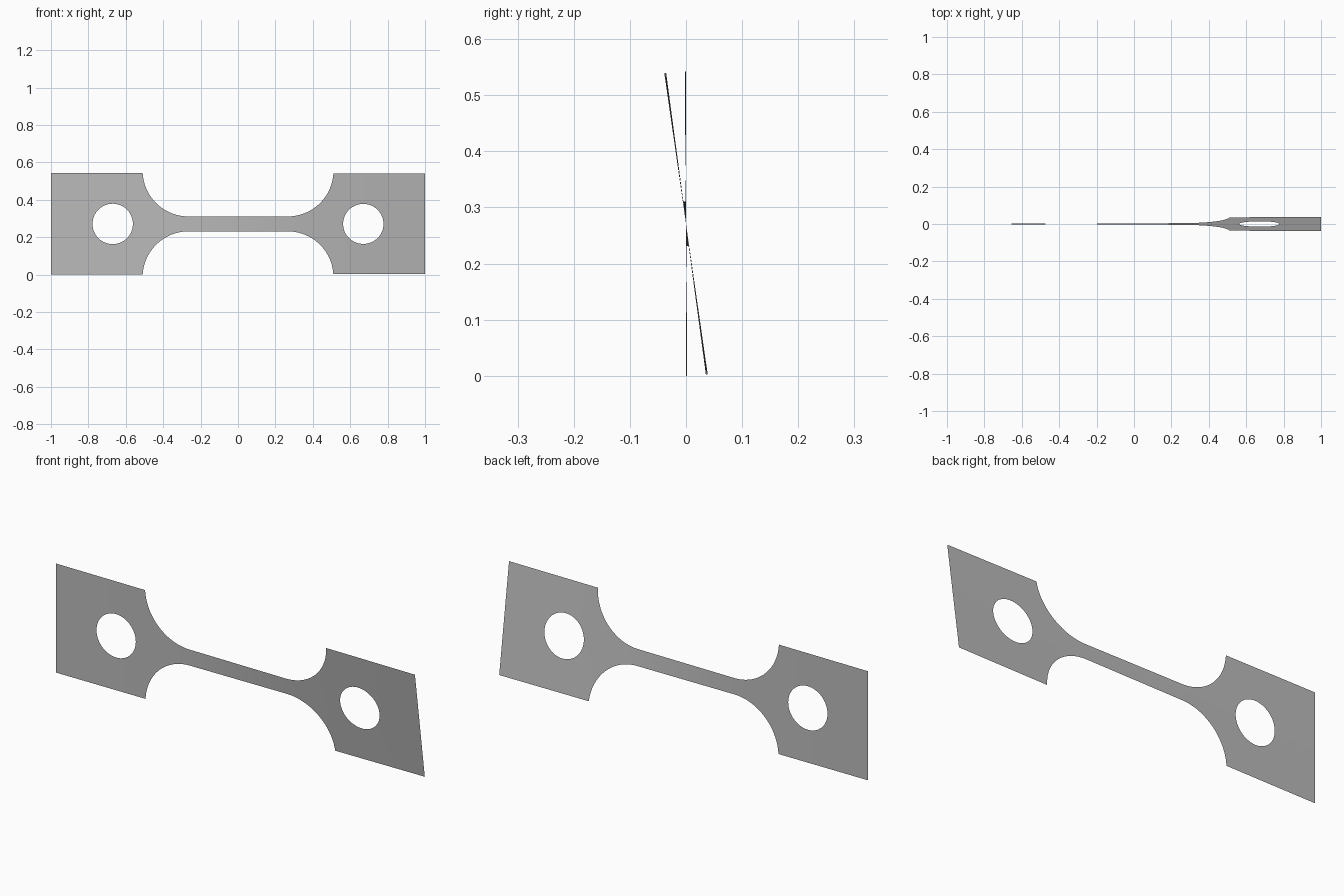
import bpy, bmesh
from math import sin, cos, pi, radians, sqrt

if "Cube" in bpy.data.objects:
    bpy.data.objects.remove(bpy.data.objects["Cube"])

HALF = 0.271                    # half height of the grip tabs
NECK = 0.04                     # half height of the narrow neck
FILLET, FILLET_X = 0.245, 0.265  # fillet radius and where it meets the neck
HOLE, HOLE_X = 0.108, 0.67      # grip hole radius and position
SHOULDER = FILLET_X + sqrt(FILLET**2 - (NECK + FILLET - HALF)**2)
TWIST = [(-1, 0), (-0.51, 0.4), (-0.3, 0.9), (0.3, 6.9), (0.51, 7.5), (1, 8.2)]


def outer(x):
    """Half height of the outline."""
    d = abs(x) - FILLET_X
    if d <= 0:
        return NECK
    if abs(x) >= SHOULDER - 1e-6:
        return HALF
    return NECK + FILLET - sqrt(FILLET**2 - d * d)


def inner(x):
    """Half height of the hole opening."""
    return sqrt(max(0, HOLE**2 - (abs(x) - HOLE_X)**2))


def twist(x):
    for (x0, a0), (x1, a1) in zip(TWIST, TWIST[1:]):
        if x <= x1:
            return radians(a0 + (a1 - a0) * (x - x0) / (x1 - x0))
    return radians(TWIST[-1][1])


# Column positions: denser around the holes and along the fillets
half = [FILLET_X * i / 12 for i in range(12)]
sweep = (SHOULDER - FILLET_X) / FILLET
half += [FILLET_X + FILLET * min(sweep, sin(pi / 2 * i / 24)) for i in range(24)]
half += [SHOULDER, 0.9, 1.0]
half += [HOLE_X - HOLE * cos(pi * i / 32) for i in range(33)]
columns = sorted({round(s * x, 6) for x in half for s in (-1, 1)})

# Thin sheet: an upper and a lower strip that part around the holes
bm = bmesh.new()


def point(x, h):
    a = twist(x)
    return bm.verts.new((x, -h * sin(a), HALF + h * cos(a)))


for side in (1, -1):
    rows = [(point(x, side * inner(x)), point(x, side * outer(x))) for x in columns]
    for (a, b), (c, d) in zip(rows, rows[1:]):
        bm.faces.new((a, c, d, b) if side > 0 else (b, d, c, a))
bmesh.ops.remove_doubles(bm, verts=bm.verts, dist=1e-5)
bmesh.ops.dissolve_degenerate(bm, edges=bm.edges, dist=1e-6)
for f in bm.faces:
    f.smooth = True

mesh = bpy.data.meshes.new("twisted_test_strip")
bm.to_mesh(mesh)
bm.free()
strip = bpy.data.objects.new("twisted_test_strip", mesh)
bpy.context.collection.objects.link(strip)

# Plain grey metal
grey = bpy.data.materials.new("plain grey")
grey.use_nodes = True
colour = (0.5, 0.5, 0.5, 1)
grey.diffuse_color = colour
grey.node_tree.nodes["Principled BSDF"].inputs["Base Color"].default_value = colour
mesh.materials.append(grey)
